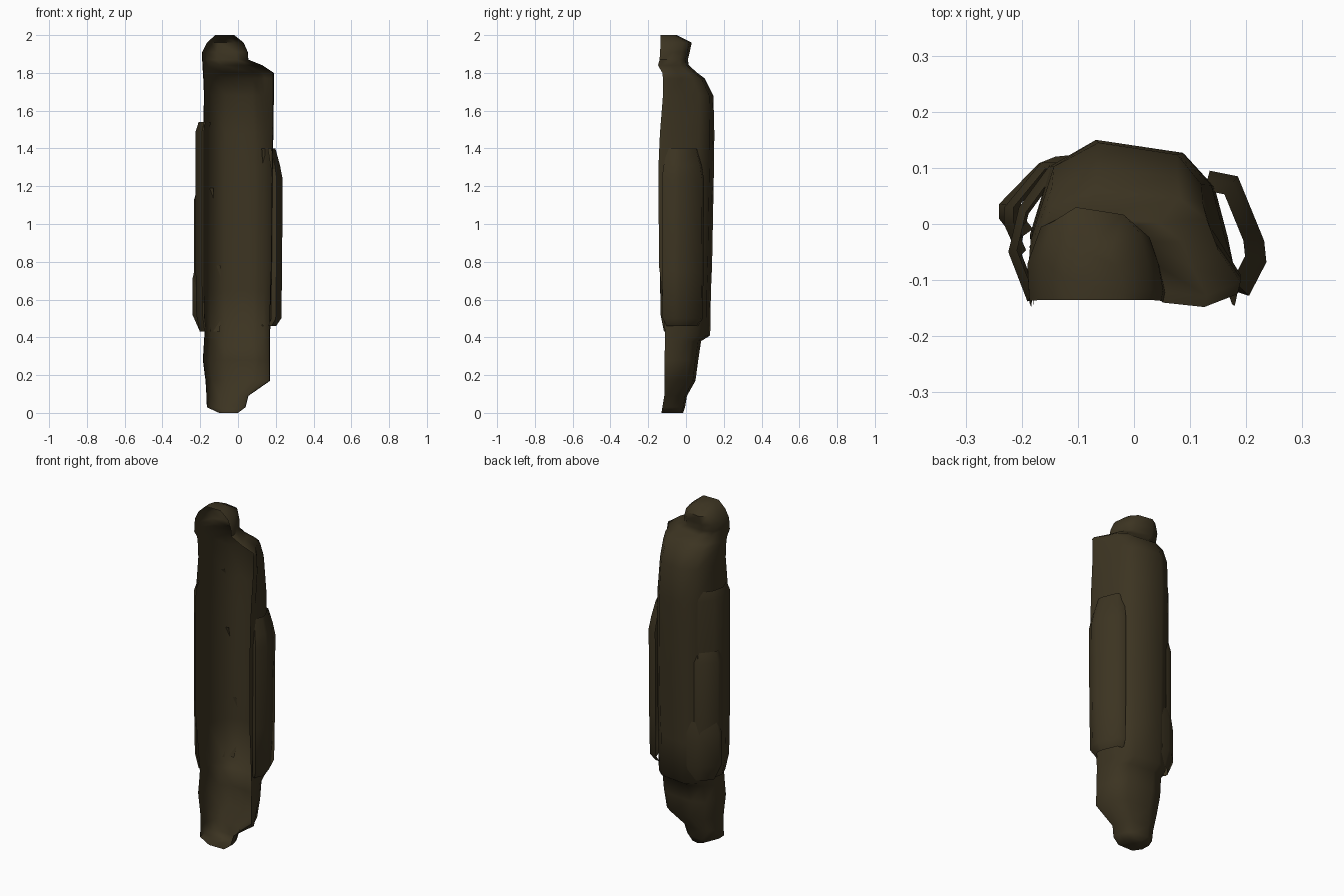
import bpy, bmesh, math

bark = bpy.data.materials.new("dark brown bark")
bark.diffuse_color = (0.045, 0.034, 0.0155, 1)


def loft(name, rings, capped=False):
    """Skin a stack of open strips into a bark sheet, optionally closing both ends."""
    bm = bmesh.new()
    rows = [[bm.verts.new(p) for p in ring] for ring in rings]
    for a, b in zip(rows, rows[1:]):
        for i in range(len(a) - 1):
            bm.faces.new((a[i], a[i + 1], b[i + 1], b[i]))
    if capped:
        bm.faces.new(rows[0][::-1])
        bm.faces.new(rows[-1])
    mesh = bpy.data.meshes.new(name)
    bm.to_mesh(mesh)
    bm.free()
    ob = bpy.data.objects.new(name, mesh)
    bpy.context.collection.objects.link(ob)
    mesh.materials.append(bark)
    bpy.context.view_layer.objects.active = ob
    ob.select_set(True)
    bpy.ops.object.shade_smooth_by_angle(angle=math.radians(60))
    ob.select_set(False)
    return ob


def slab(name, outline, levels, anchor):
    """Loose bark sheet: an outline drawn toward an anchor by a scale at each height."""
    ax, ay = anchor
    loft(name, [[(ax + (x - ax) * s, ay + (y - ay) * s, z) for x, y in outline]
                for z, s in levels])


# Hollow trunk: a trough open to the front, closed at both ends.
# Profile runs from the right rim round the back to the left rim;
# the third value marks points drawn in by the right-back taper.
profile = [(.97, .0, 0), (1, .12, 0), (.93, .42, 1), (.8, .72, 1), (.5, .92, 1),
           (-.37, 1, 0), (-.8, .84, 0), (-1, .42, 0), (-.97, .0, 0)]
bounds = [  # z, left, right, front, back, taper
    (0.00, -.10, .00, -.130, -.015, 1), (0.03, -.165, .04, -.125, -.005, 1),
    (0.09, -.167, .055, -.115, .005, 1), (0.17, -.172, .17, -.115, .05, .9),
    (0.28, -.186, .17, -.115, .065, 1), (0.38, -.180, .17, -.11, .08, 1),
    (0.41, -.178, .17, -.11, .128, 1), (0.65, -.185, .175, -.128, .132, 1),
    (0.78, -.185, .18, -.143, .138, 1), (1.30, -.185, .185, -.146, .148, .97),
    (1.48, -.185, .187, -.138, .150, .92), (1.68, -.180, .19, -.122, .145, .78),
    (1.77, -.184, .19, -.122, .10, .8), (1.80, -.186, .19, -.125, .06, .85),
    (1.84, -.188, .13, -.148, .015, .9), (1.87, -.190, .055, -.140, .01, 1),
    (1.91, -.190, .052, -.137, .02, 1),
    (1.96, -.165, .03, -.135, .03, 1), (2.00, -.12, -.02, -.135, -.05, 1)]
rings = []
for z, l, r, f, b, taper in bounds:
    rings.append([((l + r) / 2 + u * (r - l) / 2 * (taper if t else 1),
                   f + v * (b - f), z) for u, v, t in profile])
loft("hollow_trunk", rings, capped=True)

# Loose bark sheets along the sides
slab("right_bark_sheet",
     [(.18, -.12), (.205, -.128), (.236, -.068), (.232, -.03), (.185, .085), (.135, .095)],
     [(.46, .75), (.50, .95), (.75, .98), (1.24, 1), (1.31, .9), (1.40, .72)], (.10, -.03))
slab("left_bark_sheet",
     [(-.18, -.135), (-.19, -.138), (-.224, -.05), (-.205, .03), (-.15, .105)],
     [(.43, .8), (.52, .97), (.75, 1), (1.49, 1), (1.54, .85)], (-.12, -.03))
slab("left_middle_bark_sheet",
     [(-.205, -.06), (-.232, .0), (-.231, .03), (-.165, .11), (-.13, .11)],
     [(.55, .9), (.70, 1), (1.13, 1), (1.19, .85)], (-.12, .03))
slab("left_lower_bark_sheet",
     [(-.21, -.03), (-.241, .01), (-.241, .035), (-.17, .108), (-.14, .12), (-.09, .125)],
     [(.43, .7), (.52, 1), (.71, 1), (.78, .88)], (-.11, .04))
